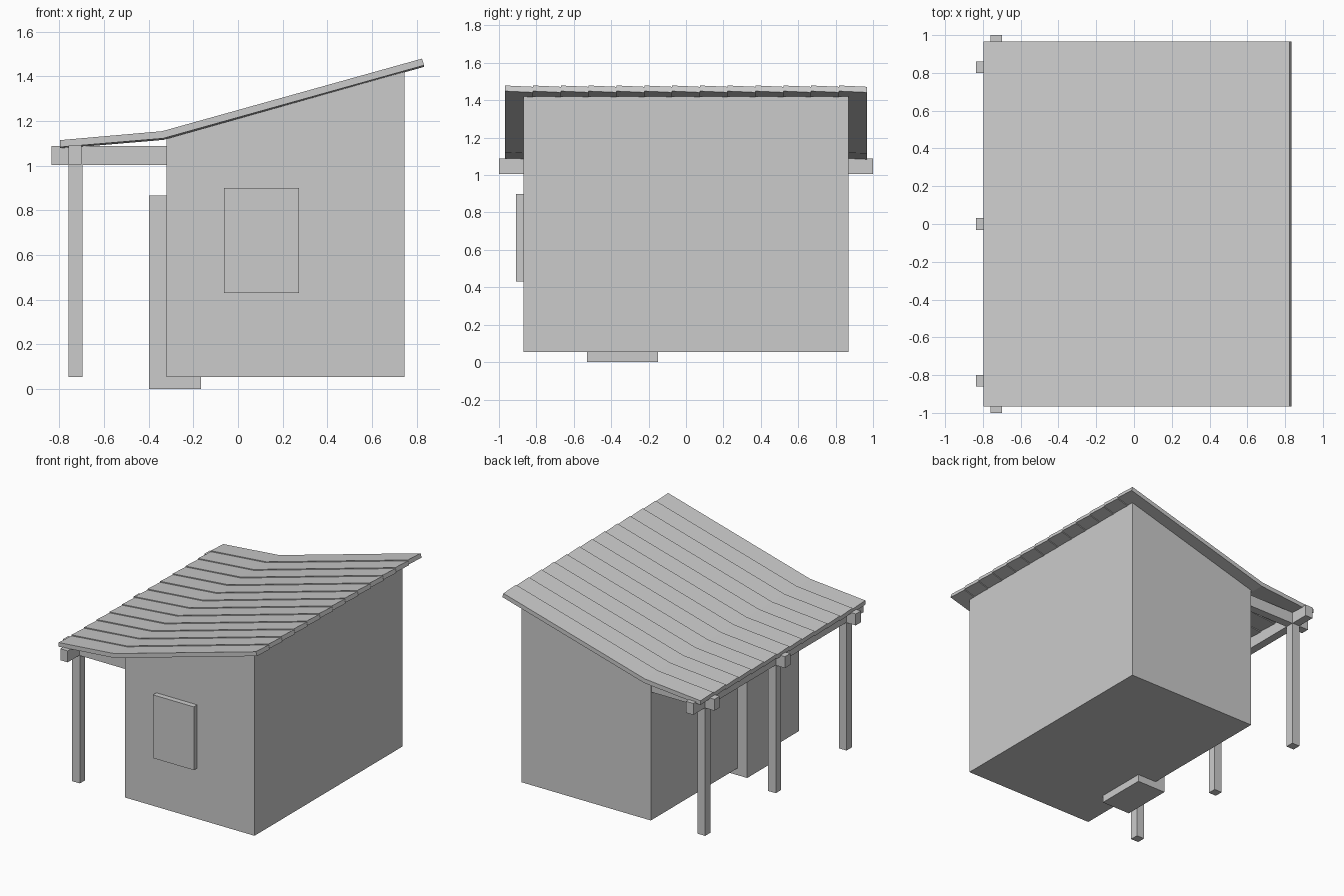
import bpy

if "Cube" in bpy.data.objects:
    bpy.data.objects.remove(bpy.data.objects["Cube"])


def make_mesh(name, verts, faces):
    mesh = bpy.data.meshes.new(name)
    mesh.from_pydata(verts, [], faces)
    mesh.update()
    obj = bpy.data.objects.new(name, mesh)
    bpy.context.collection.objects.link(obj)
    return obj


def extrude_y(name, profile, y0, y1, drop=0.0):
    """Extrude a counter-clockwise (x, z) profile along y; drop lowers the far end."""
    n = len(profile)
    verts = [(x, y0, z) for x, z in profile]
    verts += [(x, y1, z - drop) for x, z in profile]
    faces = [tuple(range(n)), tuple(range(2 * n - 1, n - 1, -1))]
    faces += [(i, i + n, (i + 1) % n + n, (i + 1) % n) for i in range(n)]
    return make_mesh(name, verts, faces)


def box(name, x, y, z):
    profile = [(x[0], z[0]), (x[1], z[0]), (x[1], z[1]), (x[0], z[1])]
    return extrude_y(name, profile, *y)


# Hut body with sloping top
extrude_y("hut_body", [(-0.32, 0.053), (0.745, 0.053), (0.745, 1.42), (-0.32, 1.12)],
          -0.87, 0.87)

# Door block, which reaches the ground and runs under the floor
box("door", (-0.398, -0.165), (-0.53, -0.15), (0.0, 0.865))

# Side window
box("window", (-0.062, 0.274), (-0.91, -0.83), (0.43, 0.90))

# Porch: cross beam, posts and rafters
box("porch_beam", (-0.76, -0.70), (-1.0, 1.0), (1.005, 1.09))
for i, y in enumerate((-0.83, 0.0, 0.83)):
    box(f"porch_post_{i + 1}", (-0.76, -0.697), (y - 0.031, y + 0.031), (0.053, 1.02))
    box(f"porch_rafter_{i + 1}", (-0.836, -0.31), (y - 0.031, y + 0.031), (1.003, 1.088))

# Roof: bent boards, each tilted a little so that they step like siding
roof_profile = [(-0.797, 1.083), (-0.335, 1.122), (0.833, 1.449),
                (0.824, 1.479), (-0.34, 1.154), (-0.797, 1.114)]
count, edge = 13, 0.967
width = 2 * edge / count
for i in range(count):
    y0 = -edge + i * width
    extrude_y(f"roof_board_{i + 1}", roof_profile, y0, y0 + width, drop=0.007)
